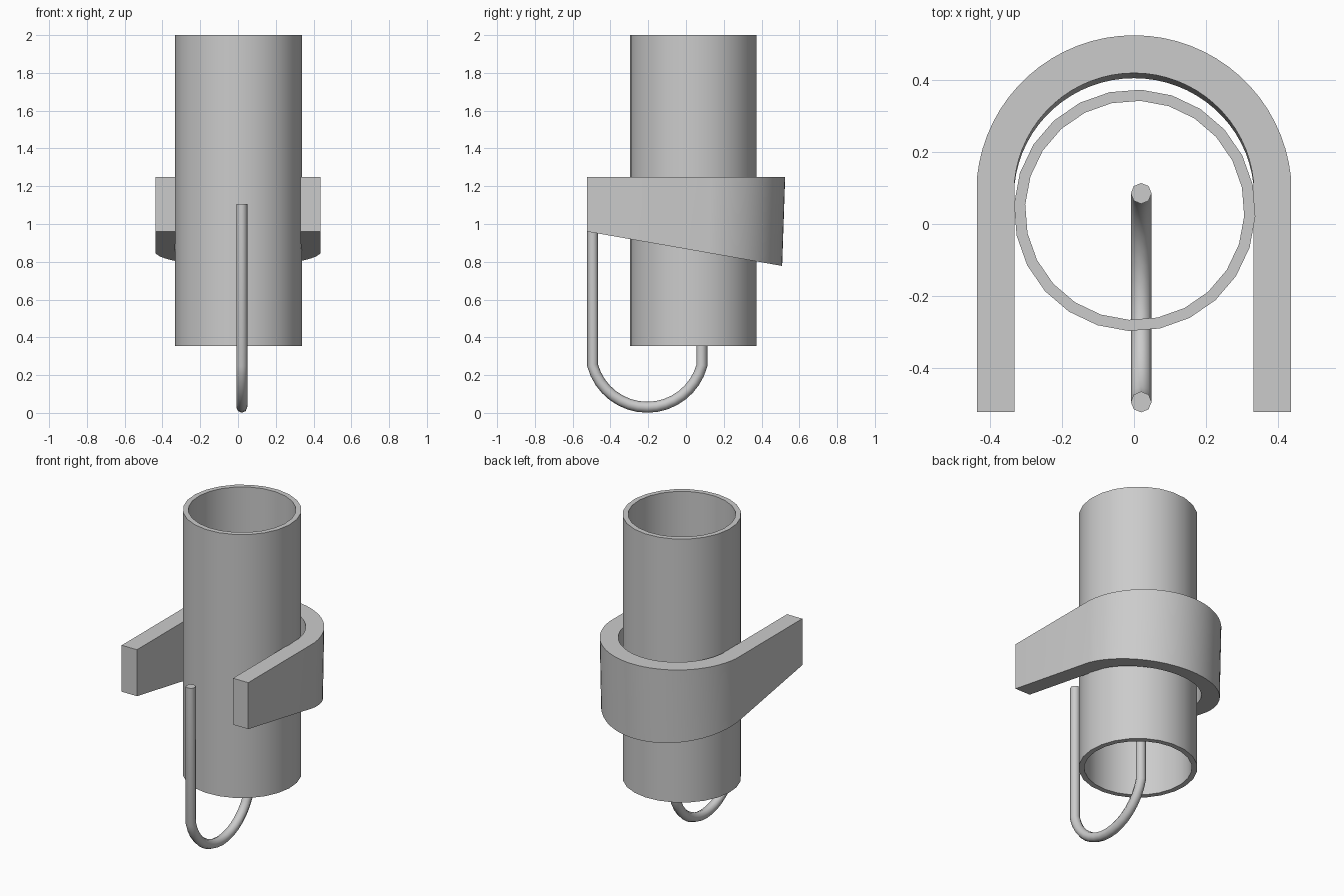
import bpy, bmesh
from math import sin, cos, pi, radians

if "Cube" in bpy.data.objects:
    bpy.data.objects.remove(bpy.data.objects["Cube"])


def finish(obj, angle=30):
    bpy.ops.object.select_all(action='DESELECT')
    obj.select_set(True)
    bpy.context.view_layer.objects.active = obj
    bpy.ops.object.shade_smooth_by_angle(angle=radians(angle))


def skin(name, sections, closed):
    """Join four-point sections into a solid, as a loop or with end caps."""
    bm = bmesh.new()
    rings = [[bm.verts.new(p) for p in s] for s in sections]
    n = len(rings)
    for i in range(n if closed else n - 1):
        a, b = rings[i], rings[(i + 1) % n]
        for k in range(4):
            j = (k + 1) % 4
            bm.faces.new((a[k], a[j], b[j], b[k]))
    if not closed:
        bm.faces.new(rings[0])
        bm.faces.new(rings[-1])
    bmesh.ops.recalc_face_normals(bm, faces=bm.faces)
    mesh = bpy.data.meshes.new(name)
    bm.to_mesh(mesh)
    bm.free()
    obj = bpy.data.objects.new(name, mesh)
    bpy.context.collection.objects.link(obj)
    finish(obj)


# Open hollow tube, 24 sides
CX, CY = 0.002, 0.038
tube = []
for i in range(24):
    a = 2 * pi * i / 24 - radians(3)
    tube.append([(CX + r * cos(a), CY + r * sin(a), z)
                 for r, z in ((0.336, 0.355), (0.336, 2.0), (0.305, 2.0), (0.305, 0.355))])
skin("tube", tube, True)

# U-shaped collar: flat top, underside sloping down towards the back
FRONT, SLOPE = -0.523, radians(10)


def collar_section(outer, inner):
    def low(p):
        d = p[1] - FRONT
        return (p[0], FRONT + d * cos(SLOPE), 0.96 - d * sin(SLOPE))
    return [(*outer, 1.25), (*inner, 1.25), low(inner), low(outer)]


collar = [collar_section((0.437, FRONT), (0.332, FRONT))]
START, STEPS, ARC_Y = radians(5.7), 32, 0.086
for i in range(STEPS + 1):
    a = START + (pi - 2 * START) * i / STEPS
    collar.append(collar_section((0.439 * cos(a), ARC_Y + 0.439 * sin(a)),
                                 (0.334 * cos(a), ARC_Y + 0.334 * sin(a))))
collar.append(collar_section((-0.437, FRONT), (-0.332, FRONT)))
skin("collar", collar, False)

# Bent rod: front leg outside the tube, curved bottom, rear leg inside the tube
path = [(0.02, -0.495, 1.105)]
half = radians(75)
for i in range(17):
    t = -half + 2 * half * i / 16
    path.append((0.02, -0.205 + 0.30 * sin(t), 0.33 - 0.30 * cos(t)))
path.append((0.02, 0.085, 1.105))
curve = bpy.data.curves.new("bent_rod", 'CURVE')
curve.dimensions = '3D'
curve.bevel_depth = 0.029
curve.bevel_resolution = 2
curve.use_fill_caps = True
spline = curve.splines.new('POLY')
spline.points.add(len(path) - 1)
for pt, co in zip(spline.points, path):
    pt.co = (*co, 1)
rod = bpy.data.objects.new("bent_rod", curve)
bpy.context.collection.objects.link(rod)
bpy.ops.object.select_all(action='DESELECT')
rod.select_set(True)
bpy.context.view_layer.objects.active = rod
bpy.ops.object.convert(target='MESH')
finish(bpy.context.view_layer.objects.active, 50)
